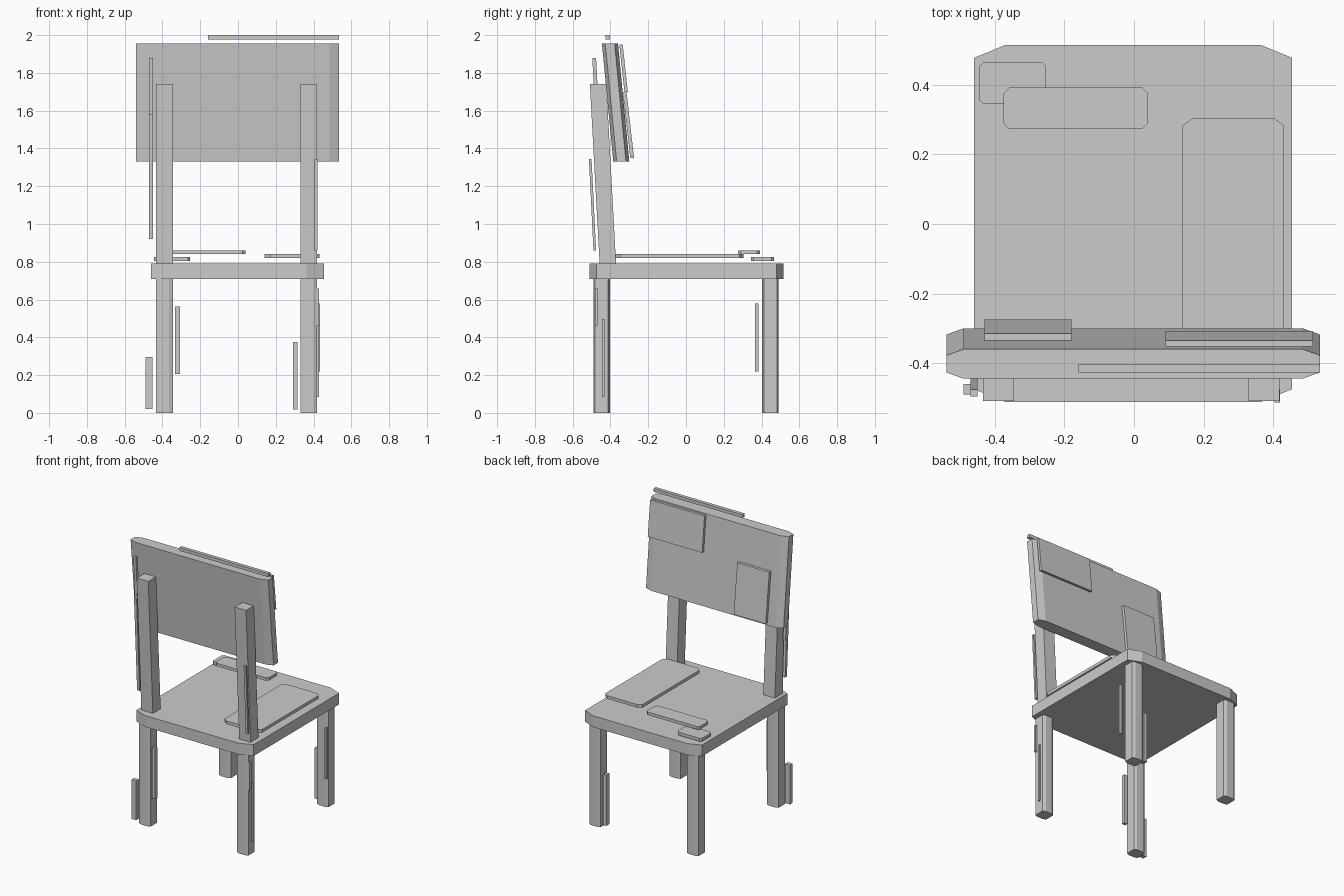
import bpy, bmesh


def slab(name, x, y, z, cut=(0, 0), lean=0.0):
    """Upright prism with chamfered plan corners; lean shifts the top in y."""
    (x0, x1), (y0, y1), (z0, z1) = x, y, z
    cx, cy = cut
    if cx:
        plan = [(x0 + cx, y0), (x1 - cx, y0), (x1, y0 + cy), (x1, y1 - cy),
                (x1 - cx, y1), (x0 + cx, y1), (x0, y1 - cy), (x0, y0 + cy)]
    else:
        plan = [(x0, y0), (x1, y0), (x1, y1), (x0, y1)]
    bm = bmesh.new()
    low = [bm.verts.new((px, py, z0)) for px, py in plan]
    top = [bm.verts.new((px, py + lean, z1)) for px, py in plan]
    bm.faces.new(low[::-1])
    bm.faces.new(top)
    n = len(plan)
    for i in range(n):
        j = (i + 1) % n
        bm.faces.new((low[i], low[j], top[j], top[i]))
    mesh = bpy.data.meshes.new(name)
    bm.to_mesh(mesh)
    bm.free()
    ob = bpy.data.objects.new(name, mesh)
    bpy.context.collection.objects.link(ob)
    return ob


# Seat with clipped corners
slab("seat", (-0.46, 0.455), (-0.512, 0.515), (0.71, 0.79), (0.09, 0.037))

# Legs and leaning back posts
for side, xs in (("left", (-0.435, -0.345)), ("right", (0.33, 0.419))):
    slab("rear_leg_" + side, xs, (-0.49, -0.403), (0, 0.715), (0.02, 0.009))
    slab("front_leg_" + side, xs, (0.403, 0.49), (0, 0.715), (0.02, 0.009))
    slab("back_post_" + side, xs, (-0.457, -0.37), (0.785, 1.742), lean=-0.052)

# Backrest board
slab("backrest", (-0.54, 0.535), (-0.385, -0.3), (1.33, 1.955), (0.05, 0.018), -0.06)

# Thin patches on the backrest
slab("backrest_patch_upper", (0.09, 0.515), (-0.326, -0.308), (1.70, 1.95), lean=-0.027)
slab("backrest_patch_lower", (-0.43, -0.18), (-0.295, -0.275), (1.35, 1.70), lean=-0.04)
slab("backrest_top_strip", (-0.16, 0.535), (-0.427, -0.402), (1.977, 2.0))

# Thin patches on the seat
slab("seat_patch_long", (0.14, 0.432), (-0.372, 0.305), (0.82, 0.842), (0.03, 0.022))
slab("seat_patch_wide", (-0.375, 0.04), (0.275, 0.392), (0.84, 0.861), (0.015, 0.015))
slab("seat_patch_small", (-0.445, -0.253), (0.345, 0.465), (0.803, 0.825), (0.012, 0.012))

# Splinter strips beside the posts
slab("post_strip_left_upper", (-0.47, -0.45), (-0.46, -0.44), (1.18, 1.88), lean=-0.036)
slab("post_strip_left_lower", (-0.47, -0.45), (-0.455, -0.435), (0.92, 1.58), lean=-0.034)
slab("post_strip_right", (0.404, 0.42), (-0.49, -0.476), (0.86, 1.345), lean=-0.024)

# Splinter strips beside the legs
for i, box in enumerate((
        ((-0.49, -0.452), (-0.49, -0.46), (0.02, 0.297)),
        ((-0.333, -0.307), (-0.485, -0.462), (0.205, 0.562)),
        ((0.29, 0.314), (0.44, 0.475), (0.017, 0.375)),
        ((0.42, 0.433), (0.365, 0.385), (0.218, 0.578)),
        ((0.415, 0.43), (-0.483, -0.466), (0.462, 0.658)),
        ((0.415, 0.43), (-0.445, -0.431), (0.085, 0.497)))):
    slab("leg_strip_%d" % (i + 1), *box)
